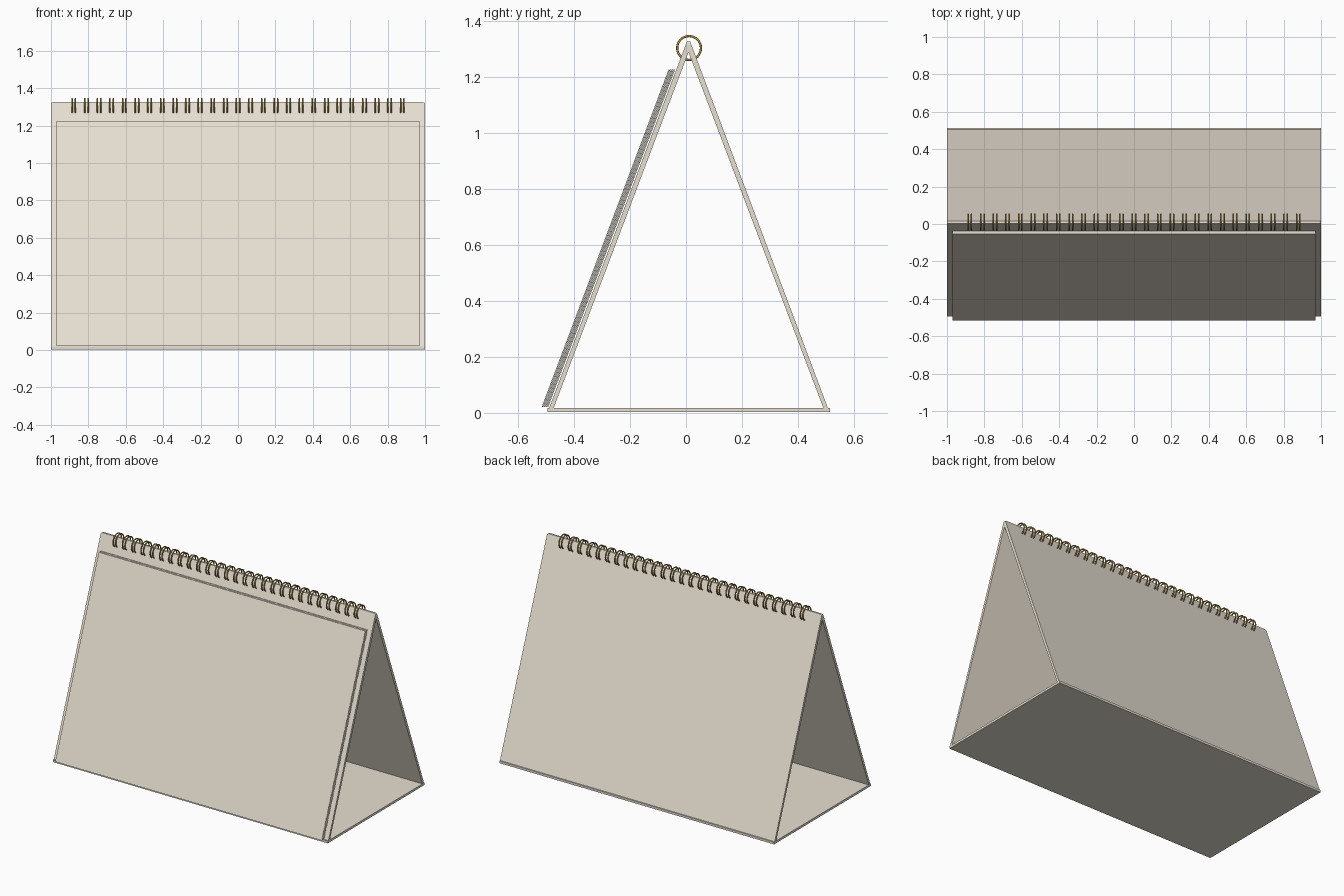
import bpy, bmesh, math

if "Cube" in bpy.data.objects:
    bpy.data.objects.remove(bpy.data.objects["Cube"])


def material(name, rgb):
    m = bpy.data.materials.new(name)
    m.diffuse_color = (*rgb, 1)
    m.use_nodes = True
    m.node_tree.nodes["Principled BSDF"].inputs["Base Color"].default_value = m.diffuse_color
    return m


CARD = material("warm cream card", (0.80, 0.74, 0.64))
BRASS = material("brass wire", (0.47, 0.29, 0.06))


def prism(name, profile, half_width, mat, round_above=None):
    """Extrude a (y, z) profile along x, optionally rounding the top corners."""
    bm = bmesh.new()
    a = [bm.verts.new((-half_width, y, z)) for y, z in profile]
    b = [bm.verts.new((half_width, y, z)) for y, z in profile]
    n = len(profile)
    bm.faces.new(a)
    bm.faces.new(b[::-1])
    for i in range(n):
        j = (i + 1) % n
        bm.faces.new((a[i], b[i], b[j], a[j]))
    bmesh.ops.recalc_face_normals(bm, faces=bm.faces)
    if round_above:
        corners = [e for e in bm.edges
                   if all(v.co.z > round_above for v in e.verts)
                   and abs(e.verts[0].co.x - e.verts[1].co.x) < 1e-5
                   and abs(e.verts[0].co.z - e.verts[1].co.z) < 1e-5]
        bmesh.ops.bevel(bm, geom=corners, offset=0.01, segments=3,
                        affect='EDGES', profile=0.5)
    me = bpy.data.meshes.new(name)
    bm.to_mesh(me)
    bm.free()
    me.materials.append(mat)
    ob = bpy.data.objects.new(name, me)
    bpy.context.collection.objects.link(ob)
    return ob


# Folded card stand: base and two leaning panels
MID = 0.009
prism("base_panel", [(-0.495, 0.003), (0.513, 0.003), (0.513, 0.018), (-0.495, 0.018)], 1.0, CARD)
lean = [(-0.488, 0.018), (-0.472, 0.018), (MID, 1.287), (MID, 1.325), (0.003, 1.325)]
prism("front_panel", lean, 1.0, CARD, 1.3)
prism("back_panel", [(2 * MID - y, z) for y, z in lean], 1.0, CARD, 1.3)

# Stack of loose sheets on the front panel, with level top and bottom ends
PITCH, THICK = 0.0024, 0.0018
sheet = [(-0.515, 0.021), (-0.515 + THICK, 0.021),
         (-0.062 + THICK, 1.226), (-0.062, 1.226)]
pages = prism("pages", sheet, 0.97, CARD)
arr = pages.modifiers.new("sheets", 'ARRAY')
arr.count = 10
arr.use_relative_offset = False
arr.use_constant_offset = True
arr.constant_offset_displace = (0, PITCH, 0)

# Twin wire binding rings along the top edge
bpy.ops.mesh.primitive_torus_add(major_radius=0.0425, minor_radius=0.004,
                                 major_segments=32, minor_segments=8)
first = bpy.context.object
first.data.materials.append(BRASS)
bpy.ops.object.shade_smooth()
ring_mesh = first.data
bpy.data.objects.remove(first)
PAIRS = 27
for i in range(PAIRS):
    x = -0.878 + 1.756 * i / (PAIRS - 1)
    for side in (-1, 1):
        ring = bpy.data.objects.new("binding_ring", ring_mesh)
        ring.location = (x + side * 0.009, MID + 0.002, 1.302)
        ring.rotation_euler = (0, math.pi / 2, 0)
        bpy.context.collection.objects.link(ring)
